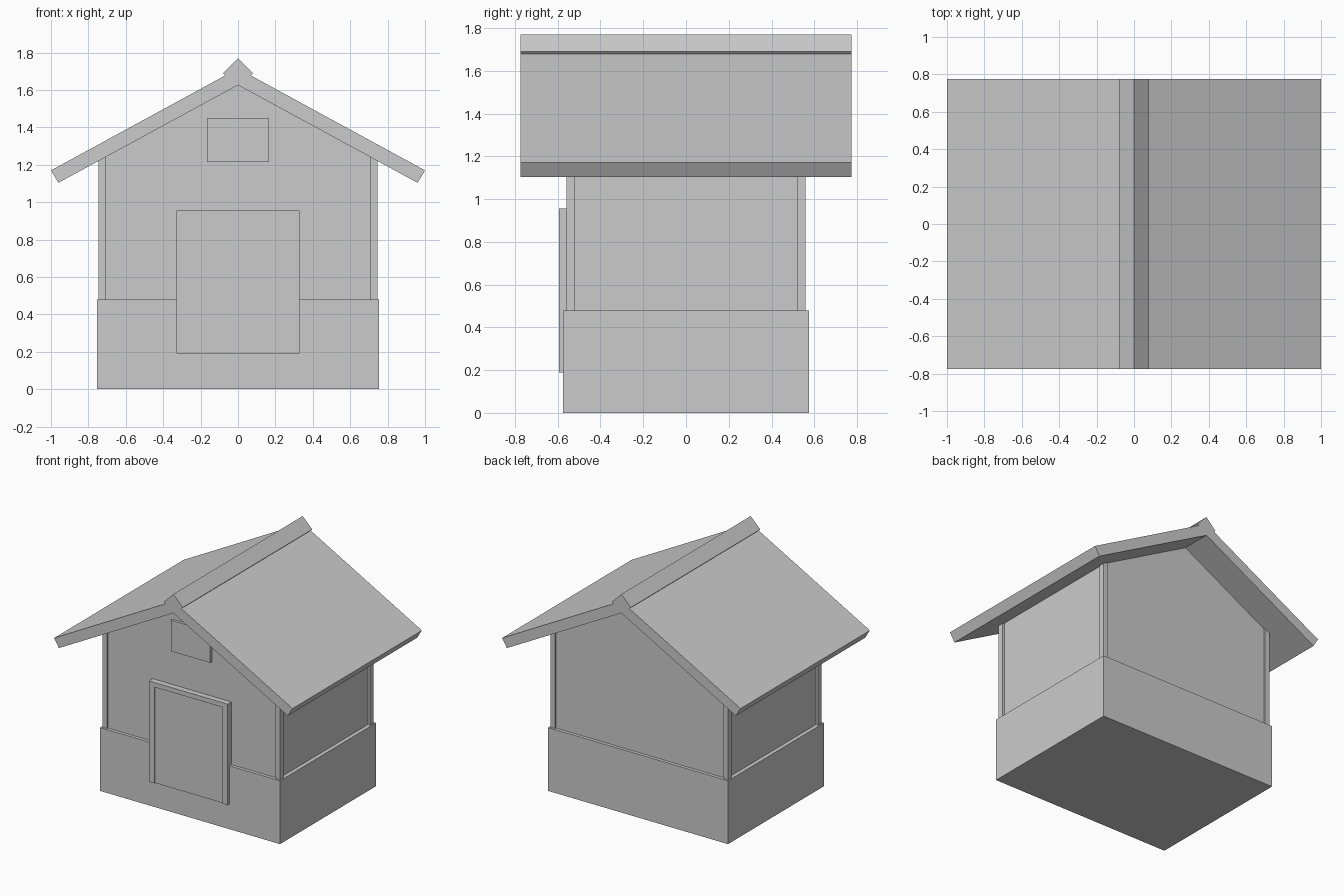
import bpy
import bmesh

if "Cube" in bpy.data.objects:
    bpy.data.objects.remove(bpy.data.objects["Cube"], do_unlink=True)

grey = bpy.data.materials.new("plain_grey")
grey.use_nodes = True
grey.diffuse_color = (0.6, 0.6, 0.6, 1)
grey.node_tree.nodes["Principled BSDF"].inputs["Base Color"].default_value = grey.diffuse_color


def prism(name, profile, y0, y1):
    """Extrude a closed x-z profile from y0 to y1."""
    bm = bmesh.new()
    face = bm.faces.new([bm.verts.new((x, y0, z)) for x, z in profile])
    moved = bmesh.ops.extrude_face_region(bm, geom=[face])["geom"]
    bmesh.ops.translate(bm, vec=(0, y1 - y0, 0),
                        verts=[v for v in moved if isinstance(v, bmesh.types.BMVert)])
    bmesh.ops.recalc_face_normals(bm, faces=bm.faces)
    mesh = bpy.data.meshes.new(name)
    bm.to_mesh(mesh)
    bm.free()
    mesh.materials.append(grey)
    obj = bpy.data.objects.new(name, mesh)
    bpy.context.collection.objects.link(obj)
    return obj


def box(name, x0, x1, y0, y1, z0, z1):
    return prism(name, [(x0, z0), (x1, z0), (x1, z1), (x0, z1)], y0, y1)


def mirrored(half):
    """Complete a right-hand outline whose first and last points lie on x = 0."""
    return half + [(-x, z) for x, z in reversed(half[1:-1])]


# Plinth and gabled walls
box("base", -0.755, 0.755, -0.575, 0.575, 0, 0.48)
prism("walls", mirrored([(0, 0.4), (0.725, 0.4), (0.725, 1.24), (0, 1.635)]), -0.55, 0.55)

# Corner posts
for sx, side in ((1, "left"), (-1, "right")):
    for sy, end in ((-1, "front"), (1, "back")):
        xs = sorted((sx * 0.705, sx * 0.745))
        ys = sorted((sy * 0.52, sy * 0.56))
        box(f"{end}_{side}_post", *xs, *ys, 0.4, 1.25)

# Roof slabs and ridge cap
prism("roof", mirrored([(0, 1.715), (1, 1.17), (0.96, 1.104), (0, 1.626)]), -0.775, 0.775)
prism("ridge_cap", mirrored([(0, 1.77), (0.08, 1.69), (0.068, 1.678), (0, 1.715)]), -0.775, 0.775)

# Door with jambs and lintel
box("door_panel", -0.29, 0.29, -0.587, -0.54, 0.19, 0.93)
prism("door_frame", [(-0.33, 0.19), (-0.33, 0.955), (0.33, 0.955), (0.33, 0.19),
                     (0.285, 0.19), (0.285, 0.92), (-0.285, 0.92), (-0.285, 0.19)],
      -0.595, -0.54)

# Gable hatch
box("gable_hatch", -0.165, 0.165, -0.57, -0.54, 1.215, 1.45)
